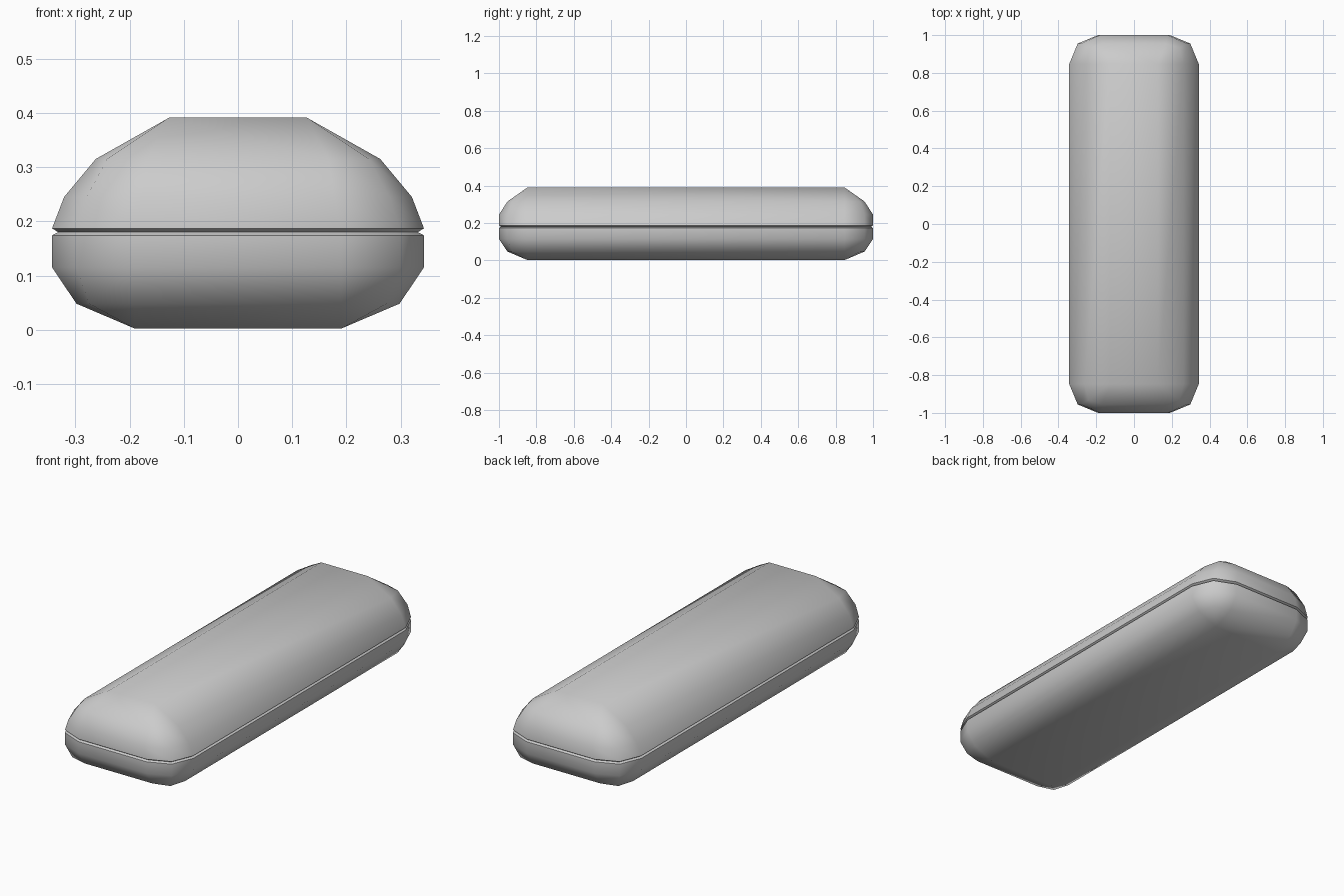
import bpy, bmesh

if "Cube" in bpy.data.objects:
    bpy.data.objects.remove(bpy.data.objects["Cube"])

CX, CY, R = 0.19, 0.847, 0.153   # corner centre and plan radius


def ring(bm, z, r, sx, diag=0.7071):
    """Rounded-rectangle loop of 12 points, narrowed in x by sx."""
    arc = [(1, 0), (diag, diag), (0, 1)]
    verts = []
    for mx, my, pts in ((1, 1, arc), (-1, 1, arc[::-1]),
                        (-1, -1, arc), (1, -1, arc[::-1])):
        for a, b in pts:
            verts.append(bm.verts.new((mx * (CX + r * a) * sx,
                                       my * (CY + r * b), z)))
    return verts


def shell(name, rings):
    """Half of the case: closed at the first ring, open at the seam."""
    bm = bmesh.new()
    loops = [ring(bm, *r) for r in rings]
    n = len(loops[0])
    for lo, hi in zip(loops, loops[1:]):
        for i in range(n):
            j = (i + 1) % n
            bm.faces.new((lo[i], lo[j], hi[j], hi[i]))
    # the first loop has zero radius, so its corners weld to four points
    bmesh.ops.remove_doubles(bm, verts=bm.verts, dist=0.0005)
    z0 = rings[0][0]
    edges = [e for e in bm.edges
             if all(abs(v.co.z - z0) < 1e-5 for v in e.verts)]
    bmesh.ops.contextual_create(bm, geom=edges)
    bmesh.ops.recalc_face_normals(bm, faces=bm.faces)
    # an open shell may be oriented inwards: check the cap
    cap = min(bm.faces, key=lambda f: abs(f.calc_center_median().z - z0))
    outward = -1 if z0 < 0.1 else 1
    if cap.normal.z * outward < 0:
        bmesh.ops.reverse_faces(bm, faces=bm.faces)
    mesh = bpy.data.meshes.new(name)
    bm.to_mesh(mesh)
    bm.free()
    ob = bpy.data.objects.new(name, mesh)
    bpy.context.collection.objects.link(ob)
    bpy.ops.object.select_all(action='DESELECT')
    ob.select_set(True)
    bpy.context.view_layer.objects.active = ob
    bpy.ops.object.shade_smooth_by_angle(angle=0.87)
    return ob


# Bottom half: flat base, rounded sides, small lip into the seam
shell("case_base", [
    (0.002, 0.0, 1.0),
    (0.048, 0.108, 1.0, 0.78),
    (0.115, R, 1.0),
    (0.174, R, 1.0),
    (0.180, R - 0.011, 1.0),
])

# Lid: same rounding, narrowing in x towards the top
shell("case_lid", [
    (0.391, 0.0, 0.67),
    (0.315, 0.108, 0.88, 0.78),
    (0.245, R, 0.935),
    (0.187, R, 1.0),
    (0.180, R - 0.011, 1.0),
])
